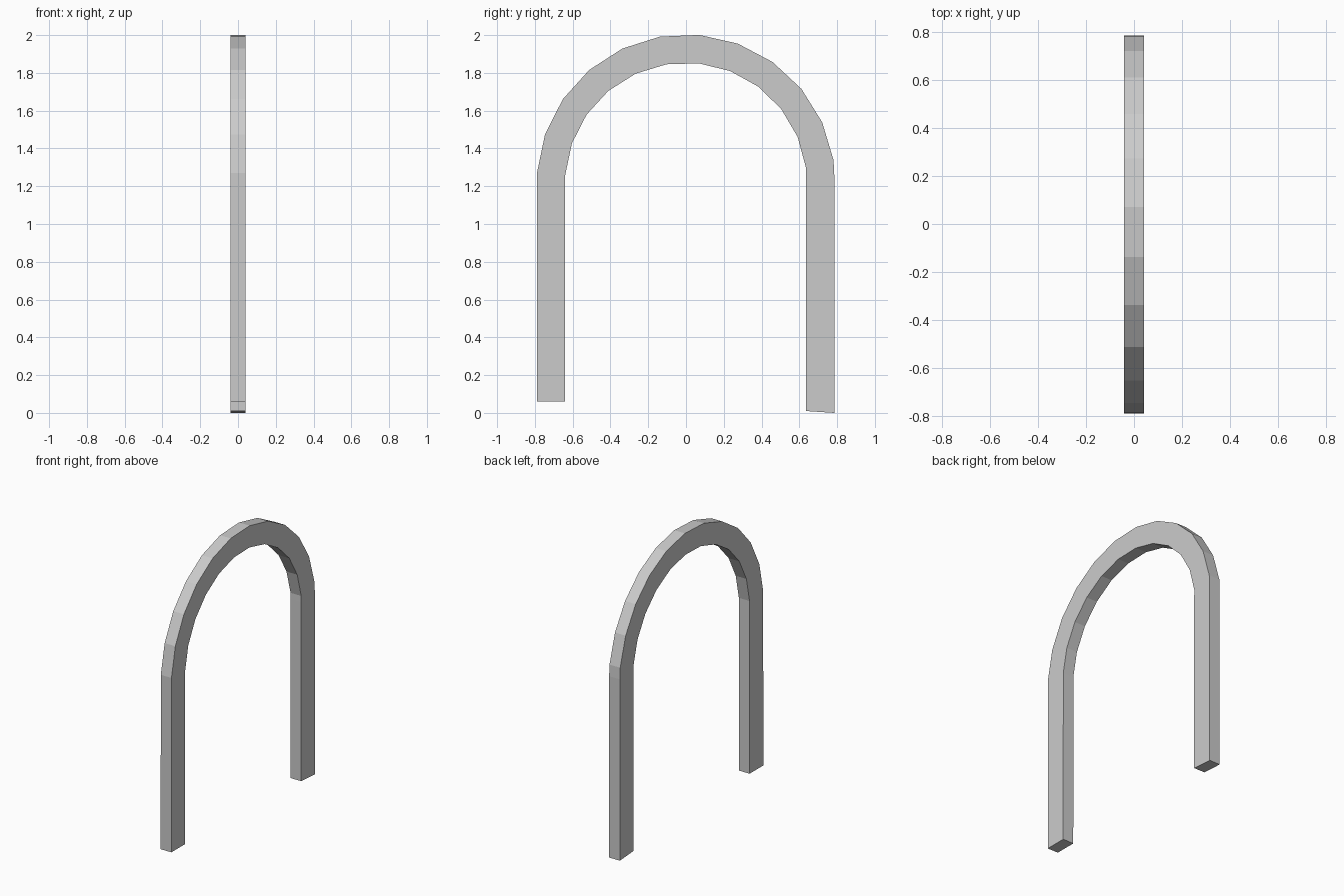
import bpy, bmesh
from math import sin, cos, radians

if "Cube" in bpy.data.objects:
    bpy.data.objects.remove(bpy.data.objects["Cube"])

HALF_X = 0.041        # half thickness of the bar
CENTRE_Z = 1.213      # centre of the arch curve


def arc(radius, step):
    """Twelve points along the arch, from the -y leg to the +y leg."""
    return [(-radius * cos(radians(4.2 + step * i)),
             CENTRE_Z + radius * sin(radians(4.2 + step * i))) for i in range(12)]


# Outer and inner outlines: short leg, arch, long leg
outer = [(-0.79, 0.06)] + arc(0.791, 15.15) + [(0.785, 1.26), (0.785, 0.0)]
inner = [(-0.64, 0.06)] + arc(0.641, 15.3) + [(0.635, 1.255), (0.635, 0.01)]

# Square-section bar swept along the outlines
bm = bmesh.new()
rings = []
for (yo, zo), (yi, zi) in zip(outer, inner):
    rings.append([bm.verts.new(p) for p in (
        (-HALF_X, yo, zo), (HALF_X, yo, zo), (HALF_X, yi, zi), (-HALF_X, yi, zi))])
for a, b in zip(rings, rings[1:]):
    for k in range(4):
        n = (k + 1) % 4
        bm.faces.new((a[k], a[n], b[n], b[k]))
bm.faces.new(rings[0])
bm.faces.new(rings[-1])
bmesh.ops.recalc_face_normals(bm, faces=bm.faces)

mesh = bpy.data.meshes.new("arch_bar")
bm.to_mesh(mesh)
bm.free()
bpy.context.collection.objects.link(bpy.data.objects.new("arch_bar", mesh))
